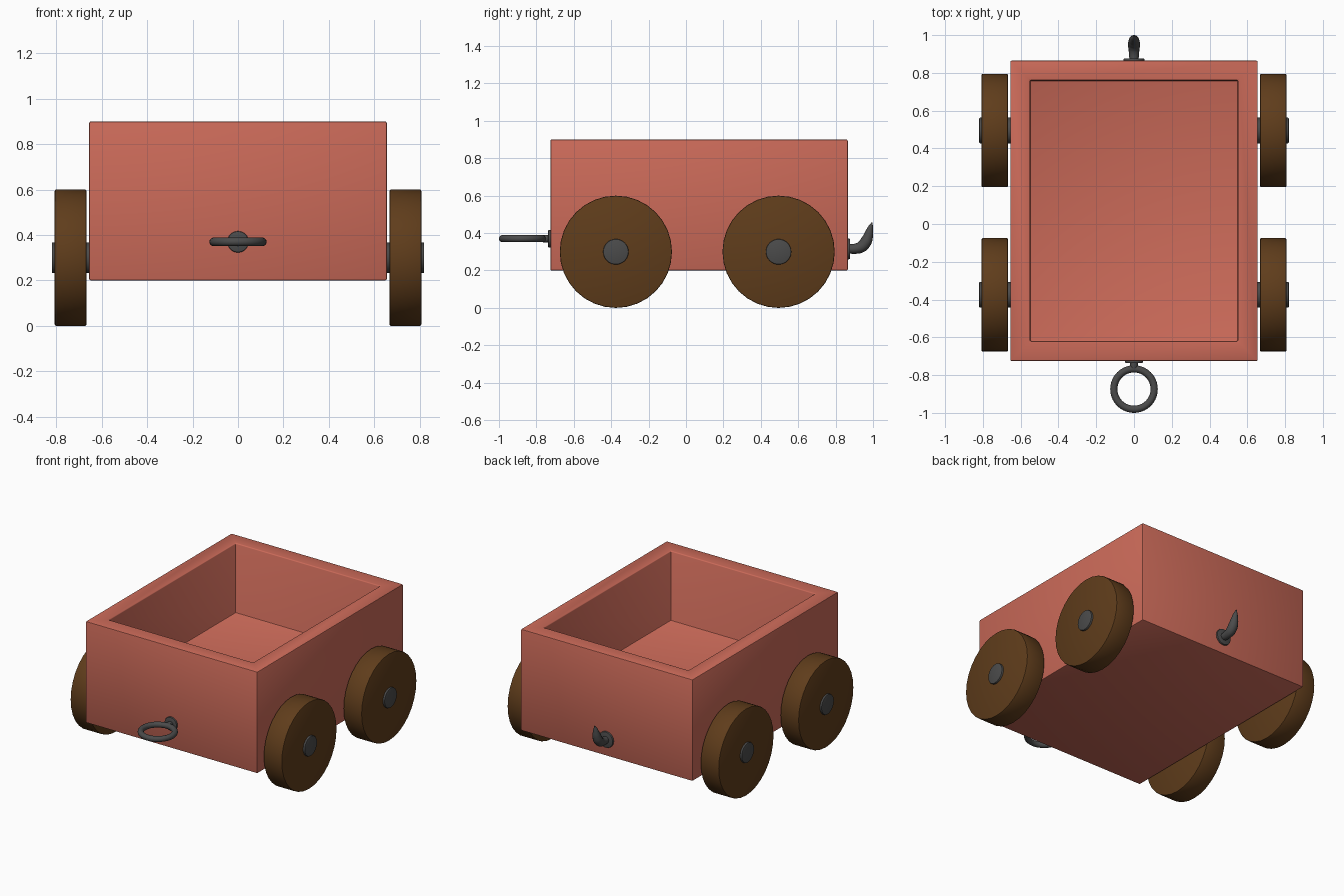
import bpy, bmesh, math
from mathutils import Matrix, Vector

if "Cube" in bpy.data.objects:
    bpy.data.objects.remove(bpy.data.objects["Cube"])


def material(name, color):
    m = bpy.data.materials.new(name)
    m.diffuse_color = (*color, 1)
    m.use_nodes = True
    m.node_tree.nodes["Principled BSDF"].inputs["Base Color"].default_value = m.diffuse_color
    return m


PAINT = material("red_paint", (0.6, 0.145, 0.1))
WOOD = material("brown_wood", (0.115, 0.046, 0.011))
IRON = material("dark_iron", (0.07, 0.07, 0.07))


def finish(obj, name, mat, bevel=0.0, segments=2):
    obj.name = name
    obj.data.materials.append(mat)
    bpy.ops.object.select_all(action='DESELECT')
    bpy.context.view_layer.objects.active = obj
    obj.select_set(True)
    if bevel:
        b = obj.modifiers.new("bevel", 'BEVEL')
        b.width, b.segments, b.limit_method = bevel, segments, 'ANGLE'
        b.angle_limit = math.radians(40)
        bpy.ops.object.modifier_apply(modifier="bevel")
    bpy.ops.object.shade_smooth_by_angle(angle=math.radians(35))
    return obj


def cylinder(name, mat, radius, start, end, bevel=0.005, sides=32):
    a, b = Vector(start), Vector(end)
    bpy.ops.mesh.primitive_cylinder_add(vertices=sides, radius=radius, depth=(b - a).length,
                                        location=(a + b) / 2,
                                        rotation=(b - a).to_track_quat('Z', 'Y').to_euler())
    return finish(bpy.context.object, name, mat, bevel)


# Open box: inset the top face and push it down to make the cavity
bm = bmesh.new()
bmesh.ops.create_cube(bm, size=1, matrix=Matrix.Translation((0, 0.07, 0.55))
                      @ Matrix.Diagonal((1.31, 1.59, 0.7, 1)))
bm.normal_update()
top = max(bm.faces, key=lambda f: f.calc_center_median().z)
bmesh.ops.inset_region(bm, faces=[top], thickness=0.148)
bottom = bmesh.ops.extrude_discrete_faces(bm, faces=[top])["faces"]
bmesh.ops.translate(bm, verts=bottom[0].verts, vec=(0, 0, -0.48))
bmesh.ops.recalc_face_normals(bm, faces=bm.faces)
mesh = bpy.data.meshes.new("cart_box")
bm.to_mesh(mesh)
bm.free()
box = bpy.data.objects.new("cart_box", mesh)
bpy.context.collection.objects.link(box)
finish(box, "cart_box", PAINT, 0.007)

# Axles with wheels on both sides
for label, y in (("front", -0.375), ("rear", 0.495)):
    cylinder(label + "_axle", IRON, 0.068, (-0.82, y, 0.3), (0.82, y, 0.3))
    for side, s in (("left", -1), ("right", 1)):
        cylinder(f"{label}_{side}_wheel", WOOD, 0.3, (s * 0.667, y, 0.3), (s * 0.807, y, 0.3), 0.006)

# Front ring with mounting plate and stem
cylinder("ring_plate", IRON, 0.047, (0, -0.72, 0.37), (0, -0.737, 0.37))
cylinder("ring_stem", IRON, 0.02, (0, -0.725, 0.37), (0, -0.765, 0.37), 0.002, 16)
bpy.ops.mesh.primitive_torus_add(major_radius=0.107, minor_radius=0.019, major_segments=40,
                                 minor_segments=14, location=(0, -0.874, 0.37))
finish(bpy.context.object, "coupling_ring", IRON)

# Rear hook: tapered curve rising to a point
cylinder("hook_plate", IRON, 0.055, (0, 0.86, 0.315), (0, 0.877, 0.315))
path = [(0.865, 0.316, 0.024), (0.905, 0.316, 0.027), (0.94, 0.328, 0.031), (0.963, 0.356, 0.031),
        (0.976, 0.39, 0.025), (0.985, 0.425, 0.016), (0.995, 0.457, 0.003)]
curve = bpy.data.curves.new("hook", 'CURVE')
curve.dimensions = '3D'
curve.bevel_depth, curve.bevel_resolution, curve.use_fill_caps = 1.0, 4, True
spline = curve.splines.new('BEZIER')
spline.bezier_points.add(len(path) - 1)
spline.resolution_u = 4
for p, (y, z, r) in zip(spline.bezier_points, path):
    p.co, p.radius = (0, y, z), r
    p.handle_left_type = p.handle_right_type = 'AUTO'
hook = bpy.data.objects.new("coupling_hook", curve)
bpy.context.collection.objects.link(hook)
bpy.ops.object.select_all(action='DESELECT')
bpy.context.view_layer.objects.active = hook
hook.select_set(True)
bpy.ops.object.convert(target='MESH')
finish(bpy.context.object, "coupling_hook", IRON)
